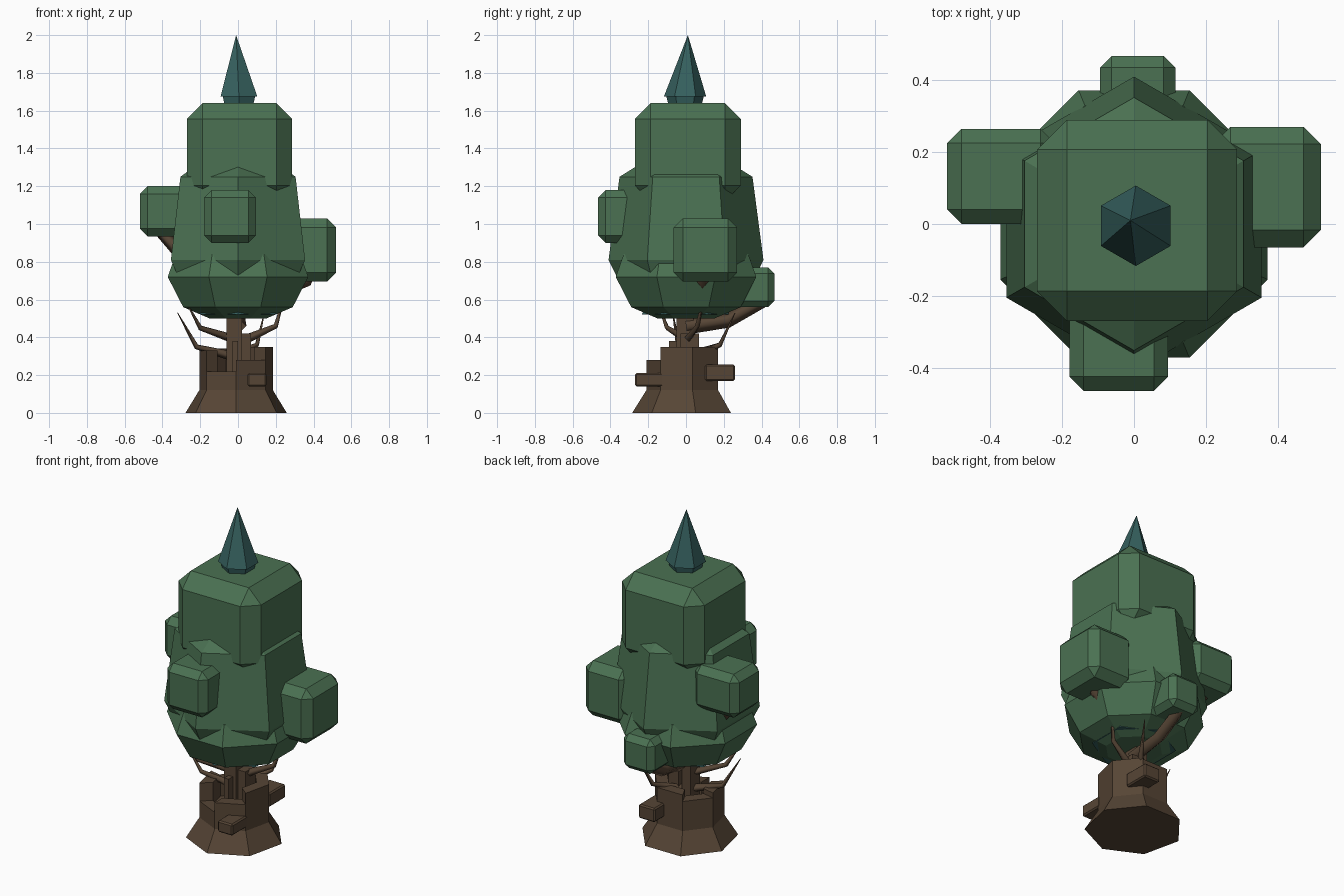
import bpy, bmesh
from math import sin, cos, radians
from mathutils import Vector

cube = bpy.data.objects.get("Cube")
if cube:
    bpy.data.objects.remove(cube)


def material(name, color):
    m = bpy.data.materials.new(name)
    m.use_nodes = True
    m.diffuse_color = (*color, 1)
    bsdf = next(n for n in m.node_tree.nodes if n.type == 'BSDF_PRINCIPLED')
    bsdf.inputs["Base Color"].default_value = (*color, 1)
    return m


green = material("leaf_green", (0.069, 0.165, 0.084))
teal = material("needle_teal", (0.036, 0.117, 0.112))
brown = material("bark_brown", (0.094, 0.060, 0.036))


def finish(name, bm, mat):
    bmesh.ops.recalc_face_normals(bm, faces=bm.faces[:])
    me = bpy.data.meshes.new(name)
    bm.to_mesh(me)
    bm.free()
    me.materials.append(mat)
    ob = bpy.data.objects.new(name, me)
    bpy.context.collection.objects.link(ob)
    return ob


def box(name, lo, hi, mat, bevel=0):
    """Box between two corners, with optional chamfered edges."""
    bm = bmesh.new()
    bmesh.ops.create_cube(bm, size=1)
    lo, hi = Vector(lo), Vector(hi)
    for v in bm.verts:
        v.co = Vector(a + (b - a) * (c + 0.5) for a, b, c in zip(lo, hi, v.co))
    if bevel:
        bmesh.ops.bevel(bm, geom=bm.edges[:], offset=bevel, segments=1,
                        affect='EDGES')
    return finish(name, bm, mat)


def ring(r, z, sides, start, center):
    return [Vector((center[0] + r * cos(radians(start + 360 * i / sides)),
                    center[1] + r * sin(radians(start + 360 * i / sides)), z))
            for i in range(sides)]


def lathe(name, profile, sides, start, mat, center=(0, 0)):
    """Stack of flat-sided rings from (radius, z) pairs, capped at both ends."""
    bm = bmesh.new()
    rings = [[bm.verts.new(p) for p in ring(r, z, sides, start, center)]
             for r, z in profile]
    for a, b in zip(rings, rings[1:]):
        for i in range(sides):
            j = (i + 1) % sides
            bm.faces.new((a[i], a[j], b[j], b[i]))
    bm.faces.new(rings[0])
    bm.faces.new(rings[-1])
    bmesh.ops.remove_doubles(bm, verts=bm.verts[:], dist=0.0005)
    return finish(name, bm, mat)


def branch(name, points, r0, r1):
    """Four-sided branch that tapers along a path."""
    cu = bpy.data.curves.new(name, 'CURVE')
    cu.dimensions = '3D'
    cu.bevel_depth = 1
    cu.bevel_resolution = 0
    cu.use_fill_caps = True
    sp = cu.splines.new('POLY')
    sp.points.add(len(points) - 1)
    for i, (p, co) in enumerate(zip(sp.points, points)):
        p.co = (*co, 1)
        p.radius = r0 + (r1 - r0) * i / (len(points) - 1)
    cu.materials.append(brown)
    ob = bpy.data.objects.new(name, cu)
    bpy.context.collection.objects.link(ob)


# Stump: flared root, then a broken wall around a hollow
C = (-0.01, -0.01)
lathe("root_flare", [(0.275, 0), (0.2, 0.12), (0.2, 0.2)], 7, -90, brown, C)
outer, inner = ring(0.2, 0, 7, -90, C), ring(0.125, 0, 7, -90, C)
for i, top in enumerate([0.28, 0.35, 0.35, 0.34, 0.3, 0.33, 0.22]):
    j = (i + 1) % 7
    bm = bmesh.new()
    quad = (outer[i], outer[j], inner[j], inner[i])
    low = [bm.verts.new(p + Vector((0, 0, 0.18))) for p in quad]
    high = [bm.verts.new(p + Vector((0, 0, top))) for p in quad]
    bm.faces.new(low)
    bm.faces.new(high)
    for k in range(4):
        n = (k + 1) % 4
        bm.faces.new((low[k], low[n], high[n], high[k]))
    finish("stump_wall", bm, brown)

# Knots and inner heartwood
box("front_knot", (0.05, -0.27, 0.14), (0.15, -0.12, 0.21), brown, 0.008)
box("back_knot", (0.03, 0.1, 0.17), (0.14, 0.26, 0.255), brown, 0.008)
box("heartwood", (-0.06, -0.05, 0.18), (0.02, 0.04, 0.56), brown)
box("heartwood_side", (0.0, -0.03, 0.18), (0.07, 0.07, 0.42), brown)
box("heartwood_splinter", (-0.03, -0.09, 0.18), (0.0, -0.05, 0.38), brown)

# Bare twigs
branch("right_twig", [(-0.03, 0, 0.3), (-0.22, -0.04, 0.35),
                      (-0.32, -0.07, 0.53)], 0.026, 0.002)
branch("upper_right_twig", [(-0.02, 0, 0.39), (-0.2, -0.1, 0.45),
                            (-0.26, -0.14, 0.56)], 0.024, 0.004)
branch("left_twig", [(0.02, 0, 0.38), (0.2, 0.06, 0.46),
                     (0.25, 0.1, 0.63)], 0.026, 0.002)
branch("back_twig", [(0, 0.05, 0.31), (0.1, 0.18, 0.36),
                     (0.14, 0.26, 0.53)], 0.026, 0.002)

# Limbs that carry the leaf clumps
branch("back_limb", [(0, 0, 0.46), (0, 0.22, 0.49), (0, 0.42, 0.6)], 0.045, 0.035)
branch("right_limb", [(-0.1, 0.05, 0.7), (-0.3, 0.1, 0.84),
                      (-0.42, 0.12, 0.97)], 0.045, 0.03)
branch("left_limb", [(0.1, 0.05, 0.6), (0.36, 0.09, 0.7),
                     (0.4, 0.1, 0.8)], 0.04, 0.03)

# Main crown
lathe("crown_body", [(0.15, 0.59), (0.32, 0.63), (0.41, 0.81), (0.352, 1.25),
                     (0.2, 1.345)], 6, 90, green)
apo = cos(radians(22.5))
lathe("crown_underside", [(0.15 / apo, 0.5), (0.29 / apo, 0.56),
                          (0.372 / apo, 0.72), (0.33 / apo, 0.84)],
      8, 22.5, green)
box("crown_top", (-0.27, -0.27, 1.12), (0.287, 0.29, 1.64), green, 0.083)

# Leaf clumps
box("front_clump", (-0.18, -0.465, 0.9), (0.095, -0.2, 1.18), green, 0.04)
box("right_clump", (-0.52, 0, 0.935), (-0.22, 0.265, 1.2), green, 0.04)
box("left_clump", (0.22, -0.065, 0.695), (0.52, 0.27, 1.03), green, 0.048)
box("back_clump", (-0.095, 0.255, 0.56), (0.115, 0.468, 0.77), green, 0.033)

# Teal needles: spire on top and skirt below
lathe("spire_collar", [(0.08, 1.6), (0.1, 1.68)], 6, 90, teal, (0.005, -0.005))
spire = lathe("spire", [(0.112, 1.675), (0, 2.0)], 6, 90, teal, (0.005, -0.005))
for v in spire.data.vertices:
    if v.co.z > 1.9:
        v.co.x, v.co.y = -0.01, 0.01
lathe("needle_skirt", [(0.235, 0.52), (0.1, 0.75)], 6, 90, teal)
